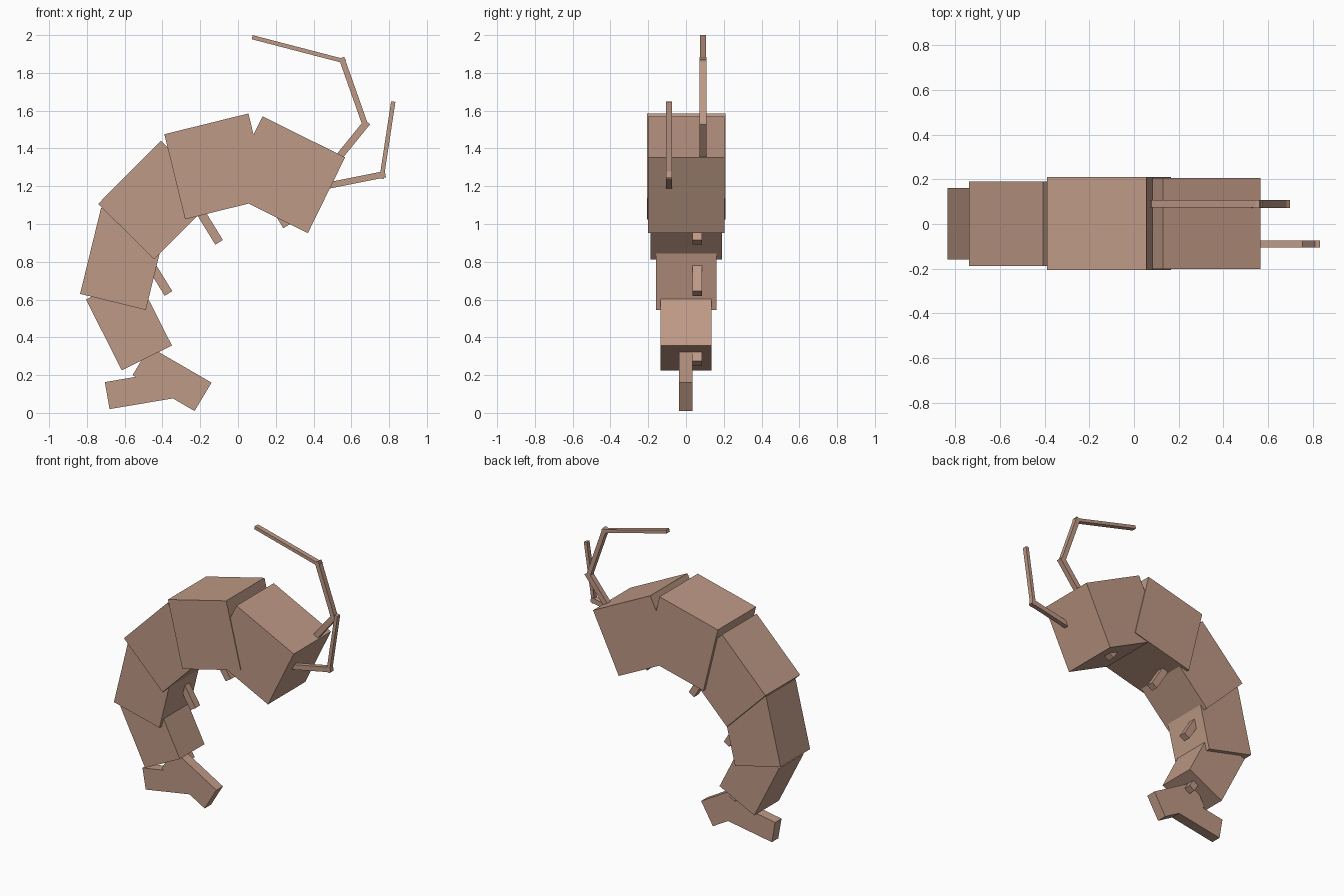
import bpy, bmesh
from mathutils import Vector

if "Cube" in bpy.data.objects:
    bpy.data.objects.remove(bpy.data.objects["Cube"])

shell = bpy.data.materials.new("shell_pink_brown")
shell.diffuse_color = (0.515, 0.319, 0.235, 1)
shell.use_nodes = True
shell.node_tree.nodes["Principled BSDF"].inputs["Base Color"].default_value = shell.diffuse_color


def block(name, a, b, c, y0, y1):
    """Box from three consecutive (x, z) corners, extruded from y0 to y1."""
    a, b, c = Vector(a), Vector(b), Vector(c)
    bm = bmesh.new()
    face = bm.faces.new([bm.verts.new((p.x, y0, p.y)) for p in (a, b, c, a + c - b)])
    ext = bmesh.ops.extrude_face_region(bm, geom=[face])
    for v in ext["geom"]:
        if isinstance(v, bmesh.types.BMVert):
            v.co.y = y1
    bmesh.ops.recalc_face_normals(bm, faces=bm.faces)
    mesh = bpy.data.meshes.new(name)
    bm.to_mesh(mesh)
    bm.free()
    mesh.materials.append(shell)
    ob = bpy.data.objects.new(name, mesh)
    bpy.context.collection.objects.link(ob)


def rod(name, p, q, thick, y, width):
    """Straight bar between two (x, z) points."""
    p, q = Vector(p), Vector(q)
    d = (q - p).normalized()
    n = Vector((-d.y, d.x)) * thick / 2
    block(name, p + n, p - n, q - n, y - width / 2, y + width / 2)


# Head and curled body segments
block("head", (0.13, 1.57), (0.567, 1.353), (0.37, 0.952), -0.202, 0.205)
block("body_segment_1", (0.055, 1.585), (-0.39, 1.475), (-0.28, 1.025), -0.207, 0.21)
block("body_segment_2", (-0.408, 1.44), (-0.74, 1.107), (-0.445, 0.813), -0.188, 0.19)
block("body_segment_3", (-0.725, 1.085), (-0.836, 0.63), (-0.488, 0.545), -0.16, 0.162)
block("body_segment_4", (-0.805, 0.60), (-0.615, 0.225), (-0.35, 0.357), -0.135, 0.134)

# Tail fan
block("tail_upper", (-0.14, 0.16), (-0.23, 0.01), (-0.558, 0.2), -0.036, 0.035)
block("tail_lower", (-0.705, 0.163), (-0.68, 0.02), (-0.307, 0.083), -0.0355, 0.0345)

# Short legs, all slanting the same way
for i, (x, z) in enumerate([(0.26, 0.99), (-0.1, 0.903), (-0.368, 0.632), (-0.41, 0.263)]):
    rod(f"leg_{i + 1}", (x - 0.12, z + 0.195), (x, z), 0.047, 0.06, 0.05)

# Long feeler and short feeler, thinner toward the tip
rod("long_feeler_base", (0.49, 1.30), (0.685, 1.54), 0.038, 0.09, 0.036)
rod("long_feeler_middle", (0.677, 1.515), (0.548, 1.88), 0.03, 0.09, 0.035)
rod("long_feeler_tip", (0.57, 1.86), (0.075, 1.989), 0.022, 0.09, 0.034)
rod("short_feeler_base", (0.42, 1.192), (0.78, 1.264), 0.034, -0.09, 0.032)
rod("short_feeler_tip", (0.76, 1.24), (0.822, 1.648), 0.023, -0.09, 0.03)
